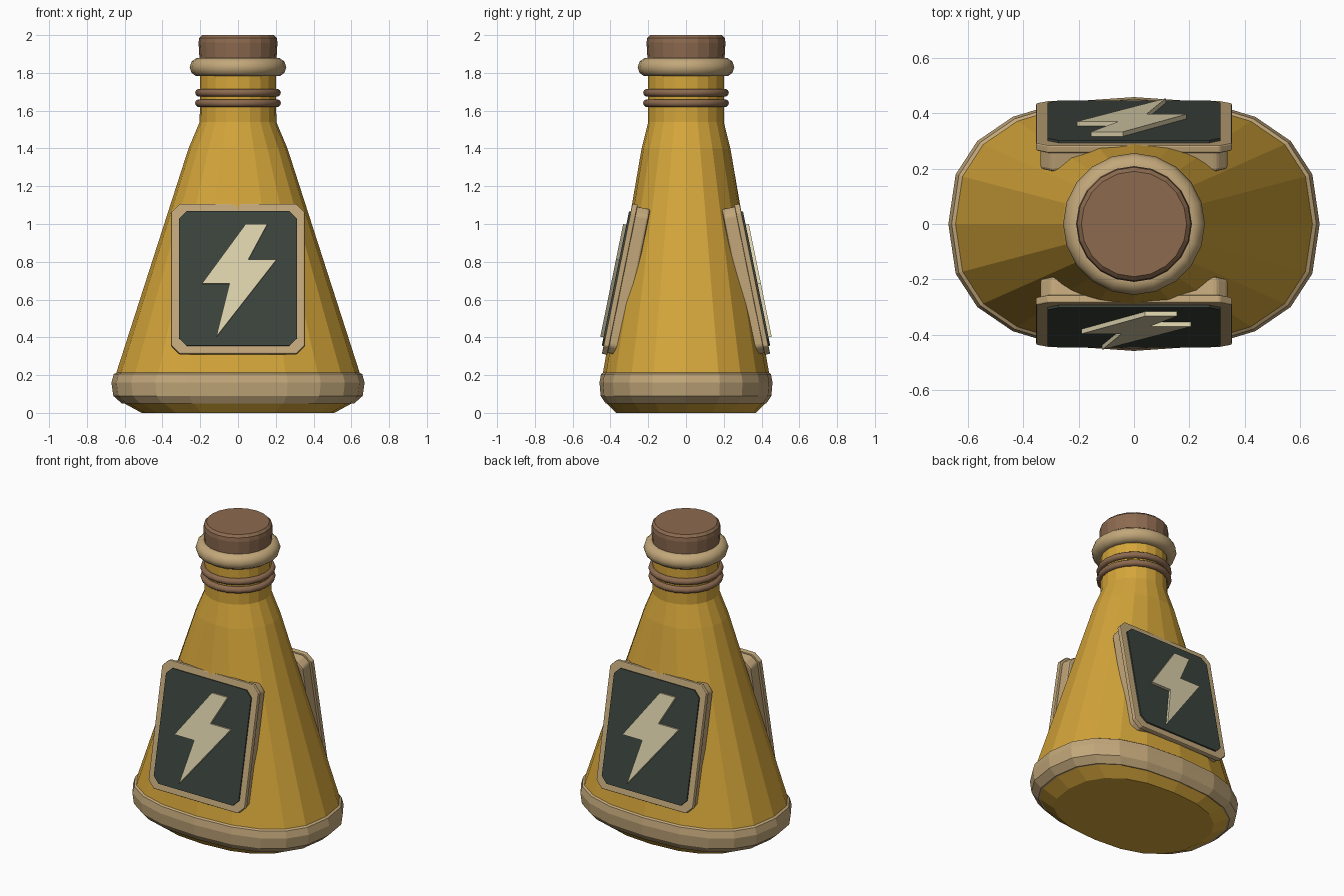
import bpy, bmesh
from math import cos, sin, pi, copysign
from mathutils import Vector, Matrix

cube = bpy.data.objects.get("Cube")
if cube:
    bpy.data.objects.remove(cube, do_unlink=True)

SIDES = 20
TILT = 0.2


def material(name, *srgb):
    col = [(c / 255 / 12.92) if c < 11 else ((c / 255 + 0.055) / 1.055) ** 2.4 for c in srgb] + [1]
    m = bpy.data.materials.new(name)
    m.use_nodes = True
    m.diffuse_color = col
    m.node_tree.nodes["Principled BSDF"].inputs["Base Color"].default_value = col
    return m


amber = material("amber glass", 212, 165, 58)
tan = material("tan trim", 194, 167, 122)
brown = material("cork brown", 140, 106, 79)
slate = material("dark slate", 59, 67, 60)
cream = material("pale cream", 220, 209, 172)


def finish(bm, name, mat):
    bmesh.ops.recalc_face_normals(bm, faces=bm.faces)
    mesh = bpy.data.meshes.new(name)
    bm.to_mesh(mesh)
    bm.free()
    mesh.materials.append(mat)
    obj = bpy.data.objects.new(name, mesh)
    bpy.context.collection.objects.link(obj)
    return obj


def loft(name, levels, mat):
    """Capped skin over superellipse rings given as (z, half x, half y, exponent)."""
    bm = bmesh.new()
    rings = []
    for z, rx, ry, p in levels:
        ring = []
        for i in range(SIDES):
            a = 2 * pi * i / SIDES
            x = copysign(abs(cos(a)) ** (2 / p), cos(a))
            y = copysign(abs(sin(a)) ** (2 / p), sin(a))
            ring.append(bm.verts.new((rx * x, ry * y, z)))
        rings.append(ring)
    for low, high in zip(rings, rings[1:]):
        for i in range(SIDES):
            j = (i + 1) % SIDES
            bm.faces.new((low[i], low[j], high[j], high[i]))
    bm.faces.new(rings[0])
    bm.faces.new(rings[-1])
    return finish(bm, name, mat)


def torus(name, z, major, minor, mat):
    bpy.ops.mesh.primitive_torus_add(location=(0, 0, z), major_radius=major, minor_radius=minor,
                                     major_segments=SIDES, minor_segments=10)
    obj = bpy.context.object
    obj.name = name
    obj.data.materials.append(mat)
    bpy.ops.object.shade_smooth_by_angle(angle=0.7)


def chamfered(hx, hy, c):
    """Rectangle outline with cut corners."""
    return [(hx, hy - c), (hx - c, hy), (c - hx, hy), (-hx, hy - c),
            (-hx, c - hy), (c - hx, -hy), (hx - c, -hy), (hx, c - hy)]


def plate(name, outline, back, front, mat, turn, bevel=0):
    """Outline extruded along the normal of the leaning label plane."""
    origin = Vector((0, -0.365, 0.71))
    up = Vector((0, sin(TILT), cos(TILT)))
    out = Vector((0, -cos(TILT), sin(TILT)))
    spin = Matrix.Rotation(turn, 3, "Z")
    bm = bmesh.new()
    loops = [[bm.verts.new(spin @ (origin + Vector((x, 0, 0)) + up * u + out * w))
              for x, u in outline] for w in (back, front)]
    n = len(outline)
    for i in range(n):
        j = (i + 1) % n
        bm.faces.new((loops[0][i], loops[0][j], loops[1][j], loops[1][i]))
    bm.faces.new(loops[0])
    bm.faces.new(loops[1])
    obj = finish(bm, name, mat)
    if bevel:
        mod = obj.modifiers.new("soft edge", "BEVEL")
        mod.width = bevel
        mod.segments = 2
    return obj


# Flask body, blending from a wide rounded base to a round neck
loft("flask_body", [(0, 0.51, 0.37, 2.4), (0.06, 0.62, 0.43, 2.5), (0.21, 0.645, 0.44, 2.5),
                    (1.4, 0.262, 0.235, 2.05), (1.54, 0.203, 0.2, 2), (1.8, 0.2, 0.2, 2)], amber)

# Trim band around the base
loft("base_band", [(0.05, 0.615, 0.425, 2.5), (0.09, 0.66, 0.452, 2.5), (0.16, 0.67, 0.458, 2.5),
                   (0.205, 0.658, 0.45, 2.5), (0.215, 0.64, 0.437, 2.5)], tan)

# Mouth rim, neck cords and cork
torus("mouth_rim", 1.83, 0.206, 0.05, tan)
torus("lower_cord", 1.64, 0.206, 0.021, brown)
torus("upper_cord", 1.695, 0.206, 0.021, brown)
loft("cork", [(1.78, 0.19, 0.19, 2), (1.86, 0.203, 0.203, 2), (1.96, 0.209, 0.209, 2),
              (1.985, 0.205, 0.205, 2), (2.0, 0.19, 0.19, 2)], brown)

# Framed label with a bolt on the front and the back
bolt = [(0.04, 0.29), (0.155, 0.29), (0.055, 0.1), (0.205, 0.1),
        (-0.115, -0.318), (-0.045, -0.03), (-0.19, -0.03)]
for side, turn in (("front", 0), ("back", pi)):
    plate(side + "_label_backing", chamfered(0.338, 0.395, 0.04), -0.1, -0.015, tan, turn, 0.012)
    plate(side + "_label_frame", chamfered(0.354, 0.405, 0.045), -0.03, 0, tan, turn, 0.006)
    plate(side + "_label_panel", chamfered(0.312, 0.363, 0.04), 0, 0.009, slate, turn)
    plate(side + "_bolt", bolt, 0.008, 0.026, cream, turn)
